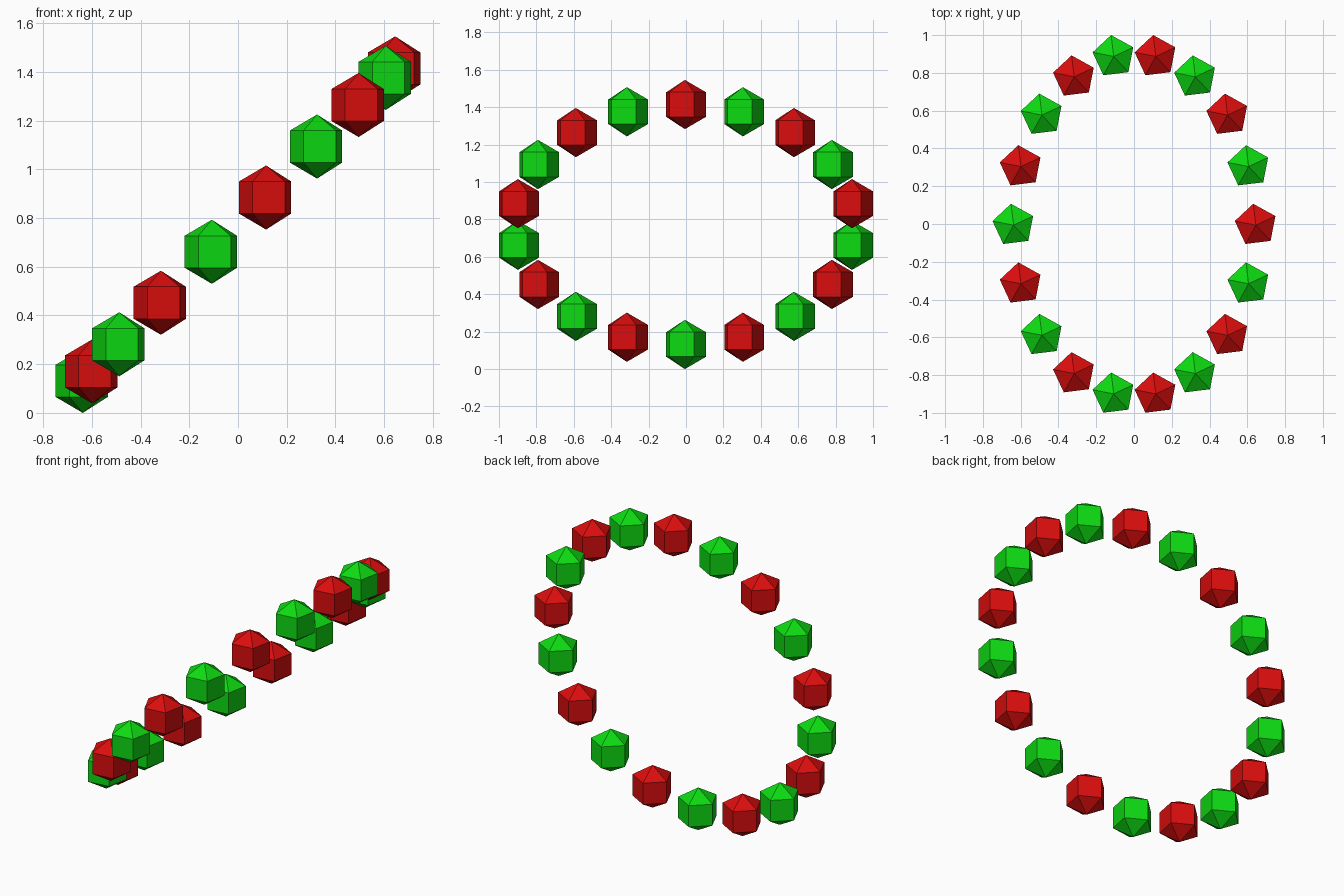
import bpy, bmesh
from math import sin, cos, radians

if "Cube" in bpy.data.objects:
    bpy.data.objects.remove(bpy.data.objects["Cube"])

COUNT = 18          # beads around the ring
RING = 0.907        # ring radius
BEAD = 0.1315       # bead radius
SIDES = 5
TURN = radians(25)  # shared turn of every bead about z


def make_material(name, rgb):
    mat = bpy.data.materials.new(name)
    mat.use_nodes = True
    color = (*rgb, 1.0)
    mat.diffuse_color = color
    mat.node_tree.nodes["Principled BSDF"].inputs["Base Color"].default_value = color
    return mat


def make_bead_mesh(name, mat):
    """Five-sided coarse sphere: a prism with a pointed cap at each end."""
    bm = bmesh.new()
    top = bm.verts.new((0, 0, BEAD))
    bottom = bm.verts.new((0, 0, -BEAD))
    r = BEAD * sin(radians(60))
    rings = []
    for z in (BEAD / 2, -BEAD / 2):
        angles = [TURN + radians(360 / SIDES) * i for i in range(SIDES)]
        rings.append([bm.verts.new((r * cos(a), r * sin(a), z)) for a in angles])
    upper, lower = rings
    for i in range(SIDES):
        j = (i + 1) % SIDES
        bm.faces.new((top, upper[i], upper[j]))
        bm.faces.new((upper[i], lower[i], lower[j], upper[j]))
        bm.faces.new((bottom, lower[j], lower[i]))
    bmesh.ops.recalc_face_normals(bm, faces=bm.faces)
    mesh = bpy.data.meshes.new(name)
    bm.to_mesh(mesh)
    bm.free()
    mesh.materials.append(mat)
    return mesh


kinds = [
    ("red_bead", make_bead_mesh("red_bead", make_material("red", (0.7, 0.004, 0.004)))),
    ("green_bead", make_bead_mesh("green_bead", make_material("green", (0.004, 0.7, 0.006)))),
]

# Alternating beads on a circle tilted 45 degrees, rising towards +x
slope = RING * cos(radians(45))
for i in range(COUNT):
    name, mesh = kinds[i % 2]
    t = radians(360 / COUNT) * i
    bead = bpy.data.objects.new(f"{name}_{i // 2 + 1}", mesh)
    bead.location = (slope * cos(t) + 0.004,
                     RING * sin(t) - 0.006,
                     slope * (1 + cos(t)) + BEAD)
    bpy.context.collection.objects.link(bead)
